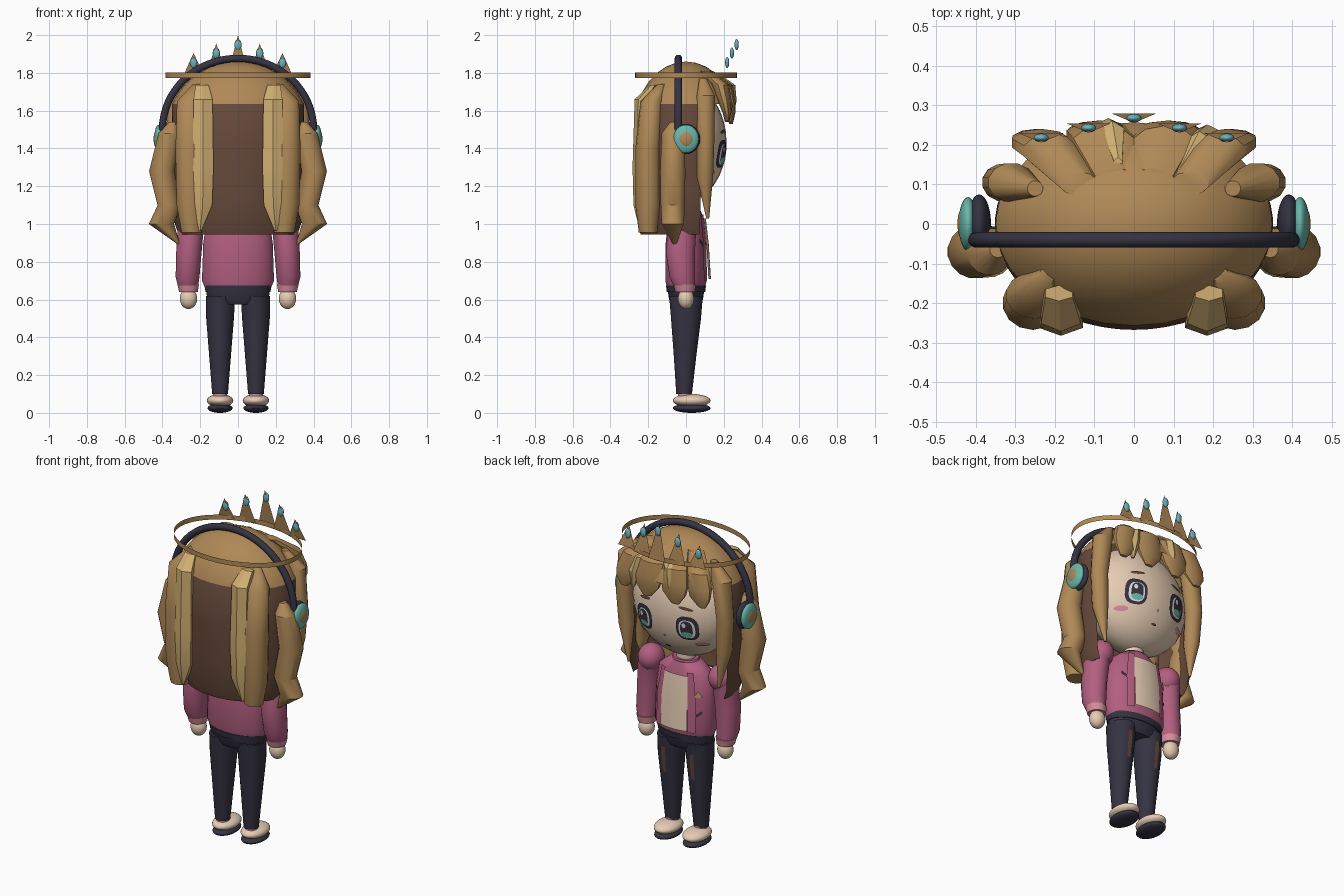
import bpy, bmesh, math
from mathutils import Matrix

if "Cube" in bpy.data.objects:
    bpy.data.objects.remove(bpy.data.objects["Cube"])

# Palette (linear values)
def mat(name, r, g, b):
    m = bpy.data.materials.new(name)
    m.diffuse_color = (r, g, b, 1)
    m.use_nodes = True
    m.node_tree.nodes["Principled BSDF"].inputs["Base Color"].default_value = m.diffuse_color
    return m

HAIR = mat("hair_tan", 0.43, 0.25, 0.095)
LIGHT = mat("hair_highlight", 0.64, 0.43, 0.17)
DARK = mat("hair_brown", 0.13, 0.065, 0.042)
NAVY = mat("navy", 0.035, 0.033, 0.055)
PINK = mat("jacket_pink", 0.45, 0.115, 0.215)
ROSE = mat("rose", 0.66, 0.27, 0.33)
SKIN = mat("skin_cream", 0.80, 0.61, 0.46)
TEAL = mat("teal", 0.14, 0.48, 0.41)
GEM = mat("gem_blue", 0.15, 0.45, 0.53)
WHITE = mat("eye_white", 0.82, 0.76, 0.72)


def finish(bm, name, m, angle=40, closed=True):
    if closed:
        bmesh.ops.recalc_face_normals(bm, faces=bm.faces)
    me = bpy.data.meshes.new(name)
    bm.to_mesh(me)
    bm.free()
    ob = bpy.data.objects.new(name, me)
    bpy.context.collection.objects.link(ob)
    me.materials.append(m)
    if angle:
        bpy.context.view_layer.objects.active = ob
        ob.select_set(True)
        bpy.ops.object.shade_smooth_by_angle(angle=math.radians(angle))
        ob.select_set(False)
    return ob


def loft(name, pts, m, n=20, angle=40):
    """Closed tube through horizontal ellipses (x, y, z, rx, ry)."""
    bm = bmesh.new()
    rings = []
    for x, y, z, rx, ry in pts:
        rings.append([bm.verts.new((x + rx * math.cos(2 * math.pi * (i + .5) / n),
                                    y + ry * math.sin(2 * math.pi * (i + .5) / n), z)) for i in range(n)])
    for a, b in zip(rings, rings[1:]):
        for i in range(n):
            j = (i + 1) % n
            bm.faces.new((a[i], a[j], b[j], b[i]))
    bm.faces.new(rings[0])
    bm.faces.new(rings[-1])
    return finish(bm, name, m, angle)


def shell(name, rows, m, a0, a1, n=32):
    """Open sheet around z between two angles; rows are (z, rx, ry)."""
    bm = bmesh.new()
    grid = []
    for z, rx, ry in sorted(rows):
        angs = [math.radians(a0 + (a1 - a0) * i / n) for i in range(n + 1)]
        grid.append([bm.verts.new((rx * math.cos(a), ry * math.sin(a), z)) for a in angs])
    for a, b in zip(grid, grid[1:]):
        for i in range(n):
            bm.faces.new((a[i], a[i + 1], b[i + 1], b[i]))
    return finish(bm, name, m, closed=False)


def ball(name, c, r, m, cut=None):
    bm = bmesh.new()
    bmesh.ops.create_uvsphere(bm, u_segments=28, v_segments=16, radius=1,
                              matrix=Matrix.Translation(c) @ Matrix.Diagonal((*r, 1)))
    if cut is not None:
        bmesh.ops.bisect_plane(bm, geom=bm.verts[:] + bm.edges[:] + bm.faces[:],
                               plane_co=(0, 0, cut), plane_no=(0, 0, -1), clear_outer=True)
    return finish(bm, name, m)


HC, HR = (0, 0, 1.43), (0.32, 0.215, 0.31)


def face_patch(name, cx, cz, rx, rz, off, m, tilt=0, n=20, sq=1.0):
    """Rounded plate hugging the front of the head; sq below 1 squares it off."""
    bm = bmesh.new()

    def vert(k, a):
        c, d = math.cos(a), math.sin(a)
        u = k * rx * math.copysign(abs(c) ** sq, c)
        v = k * rz * math.copysign(abs(d) ** sq, d)
        x = cx + u * math.cos(tilt) - v * math.sin(tilt)
        z = cz + u * math.sin(tilt) + v * math.cos(tilt)
        q = 1 - (x / HR[0]) ** 2 - ((z - HC[2]) / HR[2]) ** 2
        return bm.verts.new((x, HR[1] * math.sqrt(max(q, 0)) + off, z))
    rings = [[vert(k, 2 * math.pi * i / n) for i in range(n)] for k in (1, .7, .35)]
    for a, b in zip(rings, rings[1:]):
        for i in range(n):
            j = (i + 1) % n
            bm.faces.new((a[j], a[i], b[i], b[j]))
    bm.faces.new(rings[-1][::-1])
    return finish(bm, name, m, closed=False)


def plate(name, corners, m):
    bm = bmesh.new()
    bm.faces.new([bm.verts.new(c) for c in corners])
    return finish(bm, name, m, 0, closed=False)


def chest(x, z):
    """Point just in front of the jacket body."""
    return (x, .11 * math.sqrt(1 - (x / .19) ** 2) + .005, z)


# Head, neck and hair mass
ball("head", HC, HR, SKIN)
loft("neck", [(0, 0, 1.02, .055, .05), (0, 0, 1.2, .055, .05)], SKIN)
ball("hair_cap", (0, 0, 1.5), (.378, .278, .36), HAIR, cut=1.635)
shell("back_hair", [(1.66, .33, .235), (1.63, .35, .255), (1.4, .352, .268), (1.15, .345, .268),
                    (1.0, .335, .255), (.945, .315, .24)], DARK, 163, 377)
shell("back_hair_underside", [(.945, .315, .24), (.98, .25, .17)], DARK, 170, 370)

# Crown band, points and gems
shell("crown_band", [(1.773, .385, .27), (1.802, .385, .27)], HAIR, 0, 360, 48)
for x, y, top in ((0, .27, 2.0), (.115, .245, 1.955), (-.115, .245, 1.955), (.235, .22, 1.905), (-.235, .22, 1.905)):
    plate("crown_point", [(x + .057, y + .01, 1.78), (x - .057, y + .01, 1.78), (x, y - .014, top)], HAIR)
    ball("crown_gem", (x, y - .002, top - .05), (.019, .011, .029), GEM)

# Headphone band
cu = bpy.data.curves.new("headphone_band", 'CURVE')
cu.dimensions = '3D'
cu.bevel_depth = .02
cu.bevel_resolution = 3
sp = cu.splines.new('POLY')
sp.points.add(32)
for i, p in enumerate(sp.points):
    a = math.pi * i / 32
    p.co = (.4 * math.cos(a), -.04, 1.5 + .377 * math.sin(a), 1)
cu.use_fill_caps = True
cu.materials.append(NAVY)
bpy.context.collection.objects.link(bpy.data.objects.new("headphone_band", cu))

# Torso, hem, collar and open front of the jacket
loft("jacket_body", [(0, 0, .66, .175, .10), (0, 0, .70, .192, .11), (0, 0, .9, .185, .108),
                     (0, 0, 1.03, .165, .095), (0, 0, 1.09, .09, .07)], PINK, 28, 60)
loft("jacket_hem", [(0, 0, .64, .172, .102), (0, 0, .675, .18, .107)], NAVY, 28)
loft("collar", [(0, 0, 1.06, .095, .075), (0, 0, 1.10, .075, .062)], PINK, 24)
shell("shirt_panel", [(.71, .20, .132), (.74, .20, .13), (.9, .195, .12), (1.03, .172, .105)], SKIN, 64, 116, 10)
for s in (1, -1):
    shell("jacket_edge", [(.70, .204, .124), (.9, .197, .119), (1.05, .165, .102)], PINK,
          90 - s * 33 - 7, 90 - s * 33 + 7, 4)
for x0, x1, z in ((-.115, -.155, .78), (.105, .15, .87)):
    plate("pocket_line", [chest(x0, z), chest(x1, z + .035), chest(x1, z + .052), chest(x0, z + .017)], NAVY)
plate("chest_badge", [chest(-.115, .91), chest(-.16, .91), chest(-.138, .95)], LIGHT)
loft("hips", [(0, 0, .575, .14, .075), (0, 0, .6, .165, .09), (0, 0, .65, .168, .098)], NAVY, 28)

# Mirrored parts
for s in (1, -1):
    # Headphone cups
    ball("ear_pad", (s * .392, 0, 1.45), (.03, .075, .08), NAVY)
    ball("ear_cup", (s * .420, 0, 1.45), (.024, .068, .075), TEAL)
    ball("ear_cup_center", (s * .434, 0, 1.45), (.013, .04, .043), HAIR)
    # Hair locks at the back and sides
    loft("back_lock", [(s * .22, -.13, 1.74, .02, .02), (s * .25, -.18, 1.65, .075, .06), (s * .257, -.2, 1.4, .076, .068),
                       (s * .255, -.2, 1.1, .072, .068), (s * .245, -.2, .955, .055, .05)], HAIR, 14, 50)
    loft("back_lock_streak", [(s * .19, -.175, 1.735, .04, .02), (s * .185, -.232, 1.66, .058, .04),
                              (s * .185, -.243, 1.3, .064, .04), (s * .187, -.24, 1.1, .058, .038),
                              (s * .2, -.235, .965, .008, .01)], LIGHT, 6, 25)
    loft("side_lock", [(s * .345, -.065, 1.54, .02, .02), (s * .365, -.07, 1.48, .057, .06), (s * .404, -.07, 1.28, .068, .068),
                       (s * .365, -.07, 1.10, .062, .065), (s * .405, -.07, 1.0, .068, .06),
                       (s * .315, -.06, .895, .008, .01)], HAIR, 16, 30)
    loft("face_lock", [(s * .25, .09, 1.77, .02, .02), (s * .31, .105, 1.68, .06, .05), (s * .335, .105, 1.45, .05, .047),
                       (s * .325, .10, 1.25, .045, .045), (s * .30, .115, 1.03, .006, .008)], HAIR, 12, 35)
    # Flared fringe
    for x, y, tip, w in ((.085, .226, 1.53, .09), (.235, .205, 1.54, .078)):
        loft("fringe_lock", [(s * x * .6, y * .5, 1.81, .05, .03), (s * x * .9, y * .9, 1.735, w * .9, .045),
                             (s * x, y, 1.65, w, .036), (s * x * 1.04, y + .012, 1.59, w * .85, .024),
                             (s * x * 1.1, y + .012, tip, w * .3, .01)], HAIR, 10, 35)
    # Eyes, brows and cheeks
    ex, ez = s * .142, 1.372
    face_patch("eye_outline", ex, ez, .062, .074, .006, NAVY, sq=.75)
    face_patch("eye_white", ex, ez - .004, .045, .056, .010, WHITE, sq=.75)
    face_patch("iris", ex, ez - .002, .034, .05, .013, NAVY, sq=.8)
    face_patch("iris_glow", ex, ez - .036, .032, .018, .016, TEAL)
    face_patch("eye_glint", ex + .012, ez + .022, .011, .014, .016, WHITE)
    face_patch("brow", s * .135, 1.49, .042, .009, .006, DARK, tilt=-s * .15)
    face_patch("cheek", s * .20, 1.27, .032, .014, .006, ROSE)
    # Arms
    ball("shoulder", (s * .235, -.005, 1.03), (.072, .078, .078), PINK)
    loft("sleeve", [(s * .238, -.008, 1.04, .068, .074), (s * .25, -.02, .98, .07, .076),
                    (s * .26, -.03, .85, .068, .078), (s * .267, -.02, .72, .064, .068),
                    (s * .265, -.01, .675, .055, .058)], PINK, 20, 60)
    loft("cuff", [(s * .262, -.005, .64, .05, .052), (s * .264, -.007, .68, .058, .06)], ROSE)
    ball("hand", (s * .262, 0, .605), (.046, .042, .055), SKIN)
    # Legs and shoes
    loft("trouser_leg", [(s * .095, -.01, .10, .042, .042), (s * .095, -.005, .3, .058, .06),
                         (s * .095, 0, .5, .074, .08), (s * .092, 0, .62, .078, .09)], NAVY, 24)
    plate("trouser_stripe", [(s * .085, .069, .40), (s * .105, .069, .40), (s * .11, .088, .56), (s * .08, .088, .56)], DARK)
    loft("sock", [(s * .095, -.005, .06, .038, .04), (s * .095, -.005, .115, .036, .038)], ROSE)
    ball("shoe", (s * .095, .03, .065), (.07, .10, .035), SKIN)
    ball("shoe_sole", (s * .095, .03, .025), (.066, .10, .025), NAVY)

# Lighter streaks in the fringe
loft("fringe_streak_left", [(-.04, .15, 1.80, .012, .02), (-.055, .225, 1.735, .034, .036),
                            (-.065, .24, 1.65, .034, .028), (-.07, .235, 1.56, .01, .01)], LIGHT, 6, 25)
loft("fringe_streak_right", [(.11, .11, 1.80, .012, .02), (.165, .195, 1.735, .036, .04),
                             (.185, .222, 1.65, .036, .03), (.195, .222, 1.55, .01, .01)], LIGHT, 6, 25)

# Nose and mouth
face_patch("nose", 0, 1.30, .008, .008, .006, ROSE)
face_patch("mouth", 0, 1.225, .018, .006, .006, DARK)
